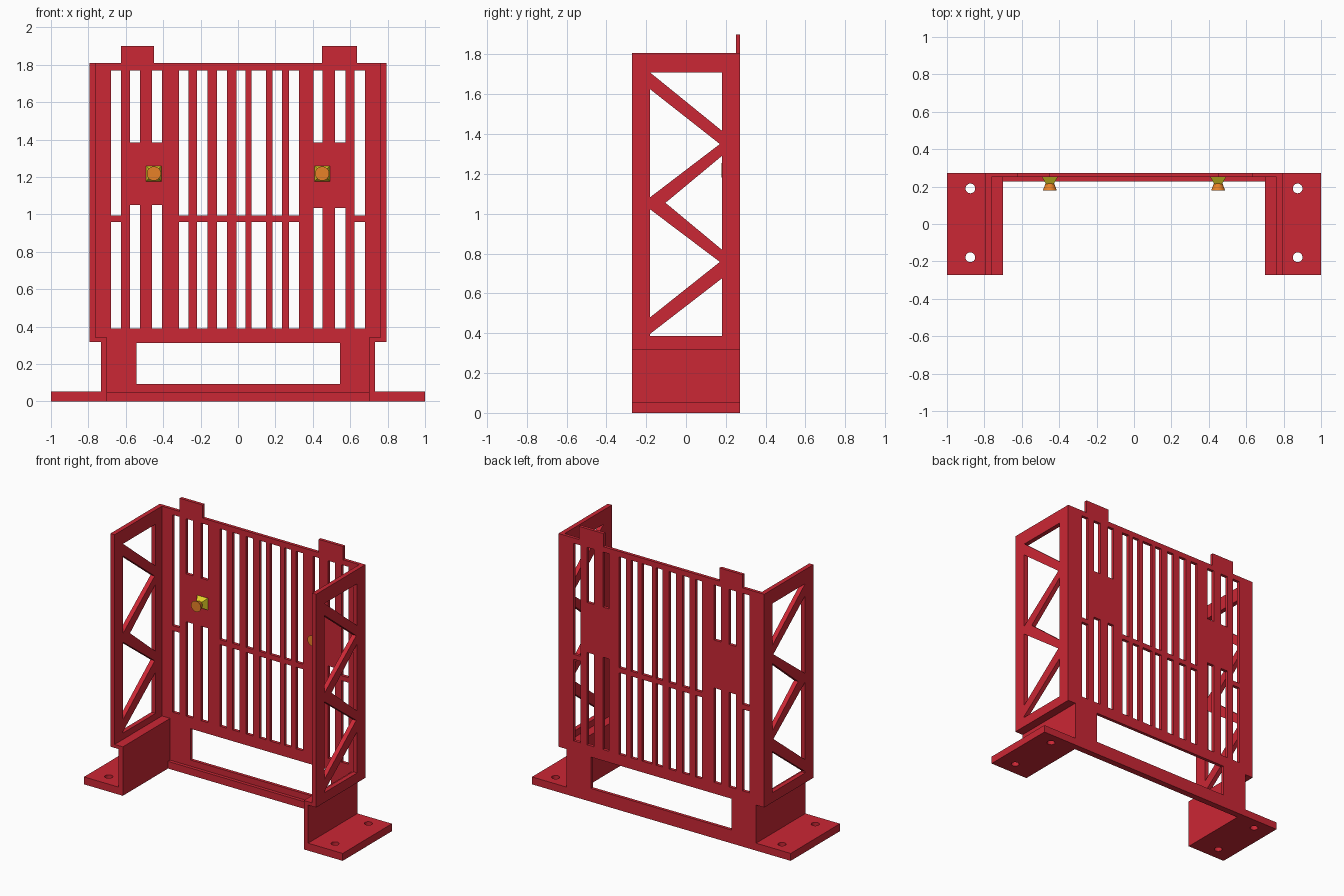
import bpy, bmesh
from math import cos, sin, pi
from mathutils import Vector

if "Cube" in bpy.data.objects:
    bpy.data.objects.remove(bpy.data.objects["Cube"])


def material(name, color):
    m = bpy.data.materials.new(name)
    m.diffuse_color = color
    m.use_nodes = True
    m.node_tree.nodes["Principled BSDF"].inputs["Base Color"].default_value = m.diffuse_color
    return m


RED = material("red_paint", (0.6, 0.02, 0.035, 1))
YELLOW = material("yellow", (0.75, 0.62, 0.02, 1))
ORANGE = material("orange", (0.8, 0.22, 0.02, 1))


def rect(a0, a1, b0, b1):
    return [(a0, b0), (a1, b0), (a1, b1), (a0, b1)]


def circle(a, b, r, n=24):
    return [(a + r * cos(2 * pi * i / n), b + r * sin(2 * pi * i / n)) for i in range(n)]


def add_object(name, mesh, mat, mirror=False):
    mesh.name = name
    mesh.materials.clear()
    mesh.materials.append(mat)
    ob = bpy.data.objects.new(name, mesh)
    bpy.context.collection.objects.link(ob)
    if mirror:
        ob.modifiers.new("mirror", 'MIRROR').use_mirror_merge = False
    return ob


def plate(name, loops, axis, lo, hi, mirror=False):
    """Flat plate from an outline plus hole loops, spanning lo..hi on the axis."""
    cu = bpy.data.curves.new(name + "_profile", 'CURVE')
    cu.dimensions = '2D'
    cu.fill_mode = 'BOTH'
    cu.extrude = (hi - lo) / 2
    for loop in loops:
        sp = cu.splines.new('POLY')
        sp.points.add(len(loop) - 1)
        for p, (a, b) in zip(sp.points, loop):
            p.co = (a, b, 0, 1)
        sp.use_cyclic_u = True
    tmp = bpy.data.objects.new(name + "_profile", cu)
    bpy.context.collection.objects.link(tmp)
    dg = bpy.context.evaluated_depsgraph_get()
    mesh = bpy.data.meshes.new_from_object(tmp.evaluated_get(dg))
    bpy.data.objects.remove(tmp)
    mid = (lo + hi) / 2
    bm = bmesh.new()
    bm.from_mesh(mesh)
    for v in bm.verts:
        a, b, w = v.co
        w += mid
        v.co = {'X': (w, a, b), 'Y': (a, w, b), 'Z': (a, b, w)}[axis]
    bmesh.ops.remove_doubles(bm, verts=bm.verts, dist=1e-5)
    bmesh.ops.recalc_face_normals(bm, faces=bm.faces)
    for f in bm.faces:
        f.smooth = False
    bm.to_mesh(mesh)
    bm.free()
    return add_object(name, mesh, RED, mirror)


def frustum(name, x, z, y_back, y_front, r_back, r_front, sides, mat):
    """Tapered prism along y."""
    turn = pi / sides
    bm = bmesh.new()
    rings = []
    for y, r in ((y_back, r_back), (y_front, r_front)):
        rings.append([bm.verts.new(Vector((x + a, y, z + b)))
                      for a, b in (((r * cos(2 * pi * i / sides + turn)),
                                    (r * sin(2 * pi * i / sides + turn))) for i in range(sides))])
    for i in range(sides):
        j = (i + 1) % sides
        f = bm.faces.new((rings[0][i], rings[0][j], rings[1][j], rings[1][i]))
    bm.faces.new(rings[0])
    bm.faces.new(rings[1])
    bmesh.ops.recalc_face_normals(bm, faces=bm.faces)
    mesh = bpy.data.meshes.new(name)
    bm.to_mesh(mesh)
    bm.free()
    add_object(name, mesh, mat, mirror=True)


# Back panel: one sheet with tabs on top, narrower base, slots and a window
outline = [(-0.733, 0), (0.733, 0), (0.733, 0.318), (0.795, 0.318), (0.795, 1.808),
           (0.637, 1.808), (0.637, 1.9), (0.449, 1.9), (0.449, 1.808),
           (-0.449, 1.808), (-0.449, 1.9), (-0.626, 1.9), (-0.626, 1.808),
           (-0.795, 1.808), (-0.795, 0.318), (-0.733, 0.318)]
holes = [rect(-0.543, 0.545, 0.093, 0.312)]
rail_slots = [(-0.68, -0.626), (-0.316, -0.265), (-0.219, -0.163), (-0.112, -0.059),
              (-0.007, 0.041), (0.073, 0.15), (0.184, 0.235), (0.273, 0.326), (0.624, 0.678)]
for a, b in rail_slots:
    holes += [rect(a, b, 0.39, 0.96), rect(a, b, 0.995, 1.77)]
mount_slots = [(-0.578, -0.523, 1.05), (-0.46, -0.406, 1.05),
               (0.404, 0.452, 1.035), (0.519, 0.574, 1.035)]
for a, b, z in mount_slots:
    holes += [rect(a, b, 0.39, z), rect(a, b, 1.385, 1.77)]
plate("back_panel", [outline] + holes, 'Y', 0.25, 0.272)

# Bottom sill in front of the panel
plate("bottom_sill", [rect(-0.70, 0.70, 0, 0.05)], 'Y', 0.227, 0.272)

# Truss sides with triangular openings
truss = [rect(-0.272, 0.272, 0.318, 1.808),
         [(-0.18, 1.709), (0.18, 1.709), (0.18, 1.417)],
         [(-0.18, 1.625), (0.17, 1.35), (-0.18, 1.083)],
         [(0.18, 1.29), (-0.103, 1.055), (0.18, 0.82)],
         [(-0.18, 1.022), (0.17, 0.758), (-0.18, 0.48)],
         [(0.18, 0.675), (0.18, 0.387), (-0.18, 0.387), (-0.18, 0.397)]]
plate("truss_side", truss, 'X', 0.763, 0.795, mirror=True)

# Ledge, lower wall and bolted foot on each side
plate("side_ledge", [rect(0.70, 0.795, -0.272, 0.272)], 'Z', 0.318, 0.342, mirror=True)
plate("lower_wall", [rect(-0.272, 0.272, 0, 0.342)], 'X', 0.70, 0.733, mirror=True)
plate("foot", [rect(0.70, 1.0, -0.272, 0.272),
               circle(0.875, 0.19, 0.026), circle(0.875, -0.178, 0.026)],
      'Z', 0, 0.052, mirror=True)

# Knobs: square tapered base and flared round head
frustum("knob_base", 0.45, 1.218, 0.252, 0.215, 0.06, 0.03, 4, YELLOW)
frustum("knob_head", 0.45, 1.218, 0.225, 0.178, 0.02, 0.038, 32, ORANGE)
for ob in bpy.data.objects:
    if ob.name.startswith("knob_head"):
        bpy.context.view_layer.objects.active = ob
        ob.select_set(True)
        bpy.ops.object.shade_smooth_by_angle()
